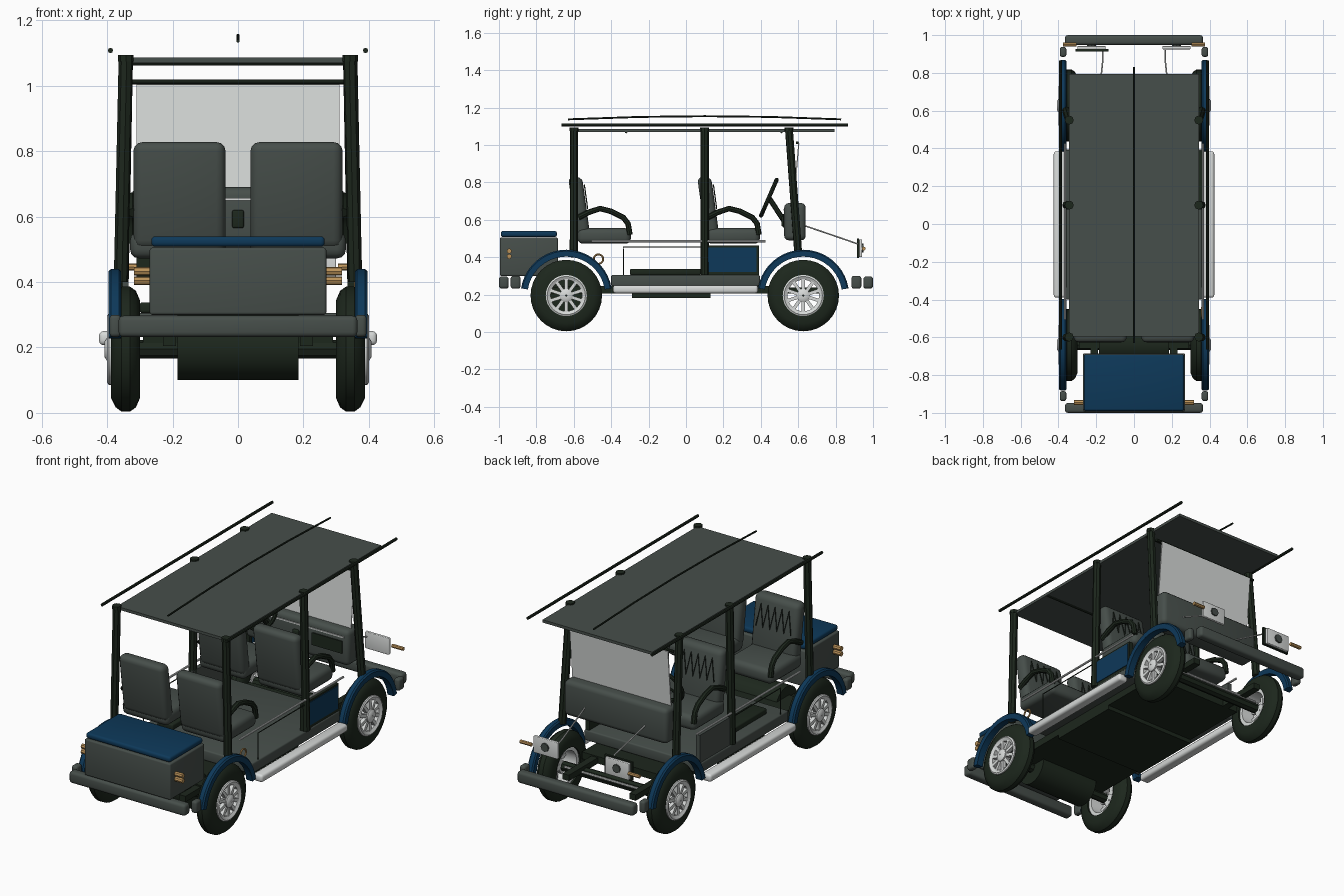
import bpy, bmesh
from math import sin, cos, pi, radians
from mathutils import Vector, Matrix

cube = bpy.data.objects.get("Cube")
if cube:
    bpy.data.objects.remove(cube, do_unlink=True)


def material(name, rgb):
    m = bpy.data.materials.new(name)
    m.use_nodes = True
    m.diffuse_color = (*rgb, 1)
    m.node_tree.nodes["Principled BSDF"].inputs["Base Color"].default_value = (*rgb, 1)
    return m


GRAY = material("slate gray", (0.062, 0.077, 0.069))
DARK = material("dark green black", (0.012, 0.02, 0.012))
BLUE = material("navy blue", (0.004, 0.04, 0.1))
LIGHT = material("light gray", (0.68, 0.7, 0.69))
TAN = material("amber", (0.5, 0.29, 0.1))


def shade(ob):
    bpy.ops.object.select_all(action='DESELECT')
    ob.select_set(True)
    bpy.context.view_layer.objects.active = ob
    bpy.ops.object.shade_smooth_by_angle(angle=radians(35))


def finish(bm, name, mat):
    bmesh.ops.recalc_face_normals(bm, faces=bm.faces)
    me = bpy.data.meshes.new(name)
    bm.to_mesh(me)
    bm.free()
    me.materials.append(mat)
    ob = bpy.data.objects.new(name, me)
    bpy.context.collection.objects.link(ob)
    shade(ob)
    return ob


def box(name, mat, x, y, z, bevel=0.0, lean=0.0):
    """Box from (min, max) ranges; lean shifts its top along y."""
    bm = bmesh.new()
    bmesh.ops.create_cube(bm, size=1)
    for v in bm.verts:
        px, py, pz = (r[0] + (c + 0.5) * (r[1] - r[0]) for r, c in zip((x, y, z), v.co))
        v.co = (px, py + (lean if v.co.z > 0 else 0), pz)
    if bevel:
        bmesh.ops.bevel(bm, geom=list(bm.edges), offset=bevel, segments=3,
                        profile=0.5, affect='EDGES')
    return finish(bm, name, mat)


def span(s, a, b):
    return tuple(sorted((s * a, s * b)))


def tube(name, mat, points, r):
    cu = bpy.data.curves.new(name, 'CURVE')
    cu.dimensions = '3D'
    cu.bevel_depth = r
    cu.bevel_resolution = 2
    cu.use_fill_caps = True
    sp = cu.splines.new('POLY')
    sp.points.add(len(points) - 1)
    for p, co in zip(sp.points, points):
        p.co = (*co, 1)
    cu.materials.append(mat)
    ob = bpy.data.objects.new(name, cu)
    bpy.context.collection.objects.link(ob)
    bpy.ops.object.select_all(action='DESELECT')
    ob.select_set(True)
    bpy.context.view_layer.objects.active = ob
    bpy.ops.object.convert(target='MESH')
    shade(bpy.context.object)


def revolve(name, mat, profile, center, start=0, sweep=360, steps=32):
    """Spin a closed (x, radius) profile around the x axis."""
    bm = bmesh.new()
    a, c = radians(start), Vector(center)
    vs = [bm.verts.new(c + Vector((x, r * cos(a), r * sin(a)))) for x, r in profile]
    es = [bm.edges.new((v, vs[i - 1])) for i, v in enumerate(vs)]
    bmesh.ops.spin(bm, geom=vs + es, cent=c, axis=(1, 0, 0), angle=radians(sweep), steps=steps)
    bmesh.ops.remove_doubles(bm, verts=bm.verts, dist=0.0002)
    if sweep < 360:
        bmesh.ops.holes_fill(bm, edges=[e for e in bm.edges if e.is_boundary], sides=0)
    return finish(bm, name, mat)


# Wheels and fenders
TIRE = [(.30, .108), (.30, .15), (.312, .178), (.33, .191), (.356, .191),
        (.374, .178), (.388, .15), (.388, .108)]
RIM = [(.31, .088), (.31, .11), (.395, .11), (.4, .102), (.39, .084)]
FENDER = [(.357, .208), (.357, .238), (.364, .245), (.388, .245), (.396, .238), (.396, .208)]
for s, side in ((1, "left"), (-1, "right")):
    for wy, end in ((-.64, "trunk_end"), (.627, "cab_end")):
        tag = f"{end}_{side}"
        c = (0, wy, .195)
        flip = lambda prof: [(s * x, r) for x, r in prof]
        revolve("tire_" + tag, DARK, flip(TIRE), c)
        revolve("rim_" + tag, LIGHT, flip(RIM), c)
        revolve("hub_" + tag, LIGHT, flip([(.36, .004), (.36, .036), (.4, .036), (.408, .024), (.408, .004)]), c, steps=16)
        revolve("fender_" + tag, BLUE, flip(FENDER), c, 9, 162, 20)
        bm = bmesh.new()
        for k in range(10):
            m = (Matrix.Translation((s * .383, wy, .195)) @ Matrix.Rotation(k * pi / 5, 4, 'X')
                 @ Matrix.Translation((0, 0, .06)) @ Matrix.Diagonal((.02, .018, .07, 1)))
            bmesh.ops.create_cube(bm, size=1, matrix=m)
        finish(bm, "spokes_" + tag, LIGHT)

# Chassis
box("chassis_slab", DARK, (-.29, .29), (-.66, .52), (.205, .245))
box("battery_tray", DARK, (-.29, .29), (-.29, .13), (.182, .21))
for wy in (-.64, .627):
    tube("axle", DARK, [(-.33, wy, .195), (.33, wy, .195)], .028)
tube("tie_rod", LIGHT, [(-.3, .66, .21), (.3, .66, .21)], .007)
for s in (-1, 1):
    box("chassis_rail", DARK, span(s, .19, .23), (-.8, .78), (.205, .238))
revolve("drive_motor", DARK, [(-.185, .004), (-.185, .1), (.185, .1), (.185, .004)], (0, -.64, .2))
box("floor", GRAY, (-.365, .365), (-.4, .395), (.245, .305), .008)

# Bumpers with end caps
for s, name in ((-1, "trunk_bumper"), (1, "cab_bumper")):
    box(name, GRAY, (-.365, .365), span(s, .948, 1), (.232, .297), .015)
    for t in (-1, 1):
        box(name + "_cap", GRAY, span(t, .358, .393), span(s, .885, .937), (.232, .3), .012)

# Trunk and tail lights
box("trunk", GRAY, (-.27, .27), (-.995, -.685), (.3, .505), .008)
box("trunk_lid", BLUE, (-.265, .265), (-.99, -.69), (.508, .54), .012)
for s in (-1, 1):
    for z in (.404, .433):
        tube("tail_light", TAN, [(s * .268, -.945, z), (s * .318, -.945, z)], .0135)

# Running boards, side rods, floor pad and seat sides
for s in (-1, 1):
    box("running_board", LIGHT, span(s, .365, .425), (-.39, .385), (.207, .25), .014)
    tube("side_rod", LIGHT, [(s * .365, -.505, .485), (s * .365, .425, .485)], .006)
    tube("side_wire", DARK, [(s * .36, -.335, .305), (s * .36, -.335, .455), (s * .36, .08, .455)], .003)
    box("seat_side_panel", DARK if s > 0 else GRAY, span(s, .335, .36), (.08, .39), (.305, .462))
box("floor_pad", DARK, (-.3, -.2), (-.3, .08), (.305, .338), .008)
box("blue_side_panel", BLUE, (.359, .364), (.09, .378), (.322, .452))
bpy.ops.mesh.primitive_torus_add(location=(.36, -.468, .39), rotation=(0, pi / 2, 0), major_radius=.025,
                                 minor_radius=.005, major_segments=20, minor_segments=8)
ring = bpy.context.object
ring.name = "charge_ring"
ring.data.materials.append(TAN)
shade(ring)

# Posts and roof
for s in (-1, 1):
    for low, high, z in ((-.6, -.598, .4), (.1, .1, .305), (.6, .55, .42)):
        tube("roof_post", DARK, [(s * .358, low, z), (s * .343, high, 1.09)], .022)
        tube("post_cap", DARK, [(s * .343, high, 1.075), (s * .343, high, 1.094)], .024)
    tube("roof_side_rod", DARK, [(s * .39, -.665, 1.108), (s * .39, .865, 1.108)], .008)
box("roof", GRAY, (-.345, .345), (-.595, .795), (1.07, 1.086))
tube("roof_center_rod", DARK, [(0, -.63, 1.137), (0, -.25, 1.15), (0, .1, 1.154), (0, .45, 1.15), (0, .83, 1.137)], .005)
for y in (-.32, .51):
    tube("roof_crossbar", DARK, [(-.34, y, 1.068), (.34, y, 1.068)], .006)

# Windshield and dashboard
box("windshield", LIGHT, (-.31, .31), (.568, .574), (.64, 1.008), lean=.032)
tube("windshield_top_bar", DARK, [(-.34, .595, 1.012), (.34, .595, 1.012)], .008)
box("dashboard", GRAY, (-.325, .325), (.525, .64), (.49, .69), .025)
box("radio_plate", DARK, (.1, .29), (.519, .526), (.56, .63))
box("dash_trim", LIGHT, (-.3, .3), (.52, .526), (.65, .657))
box("dash_switch", DARK, (-.018, .018), (.51, .53), (.565, .62), .006)

# Steering wheel
hub = Vector((-.18, .443, .718))
axis = Vector((0, -.92, .4)).normalized()
bpy.ops.mesh.primitive_torus_add(location=hub, rotation=axis.to_track_quat('Z', 'Y').to_euler(),
                                 major_radius=.105, minor_radius=.011, major_segments=32, minor_segments=8)
wheel = bpy.context.object
wheel.name = "steering_wheel"
wheel.data.materials.append(DARK)
shade(wheel)
tube("steering_column", DARK, [hub, (-.18, .54, .57)], .014)
up = axis.cross(Vector((1, 0, 0)))
for a in (0, 2 * pi / 3, 4 * pi / 3):
    tube("steering_spoke", DARK, [hub, hub + .1 * (cos(a) * up + sin(a) * Vector((1, 0, 0)))], .007)

# Seats with armrests and stitched backs
for y in (-.63, .06):
    for s in (-1, 1):
        box("seat_back", GRAY, span(s, .038, .32), (y + .045, y + .12), (.5, .828), .028, lean=-.045)
        box("seat_cushion", GRAY, span(s, .038, .33), (y + .05, y + .335), (.472, .555), .028)
        tube("armrest", DARK, [(s * .322, y + dy, z) for dy, z in
             ((.055, .612), (.11, .64), (.17, .66), (.23, .645), (.295, .612), (.32, .58), (.33, .52))], .015)
        zig = [(s * (.07 + .022 * k), y + (.087 if k % 2 else .104), .785 if k % 2 else .66) for k in range(11)]
        tube("seat_stitching", DARK, zig, .003)

# Headlights, turn signals and stay rods
for s in (-1, 1):
    box("headlight_plate", LIGHT, span(s, .15, .3), (.925, .942), (.4, .495), .004)
    tube("headlight_lens", GRAY, [(s * .225, .94, .45), (s * .225, .95, .45)], .024)
    tube("turn_signal", TAN, [(s * .305, .95, .446), (s * .375, .95, .446)], .0105)
    tube("headlight_stay", LIGHT, [(s * .19, .63, .57), (s * .165, .87, .488), (s * .165, .92, .47)], .004)
box("headlight_back", DARK, (-.31, -.135), (.913, .926), (.395, .5))
